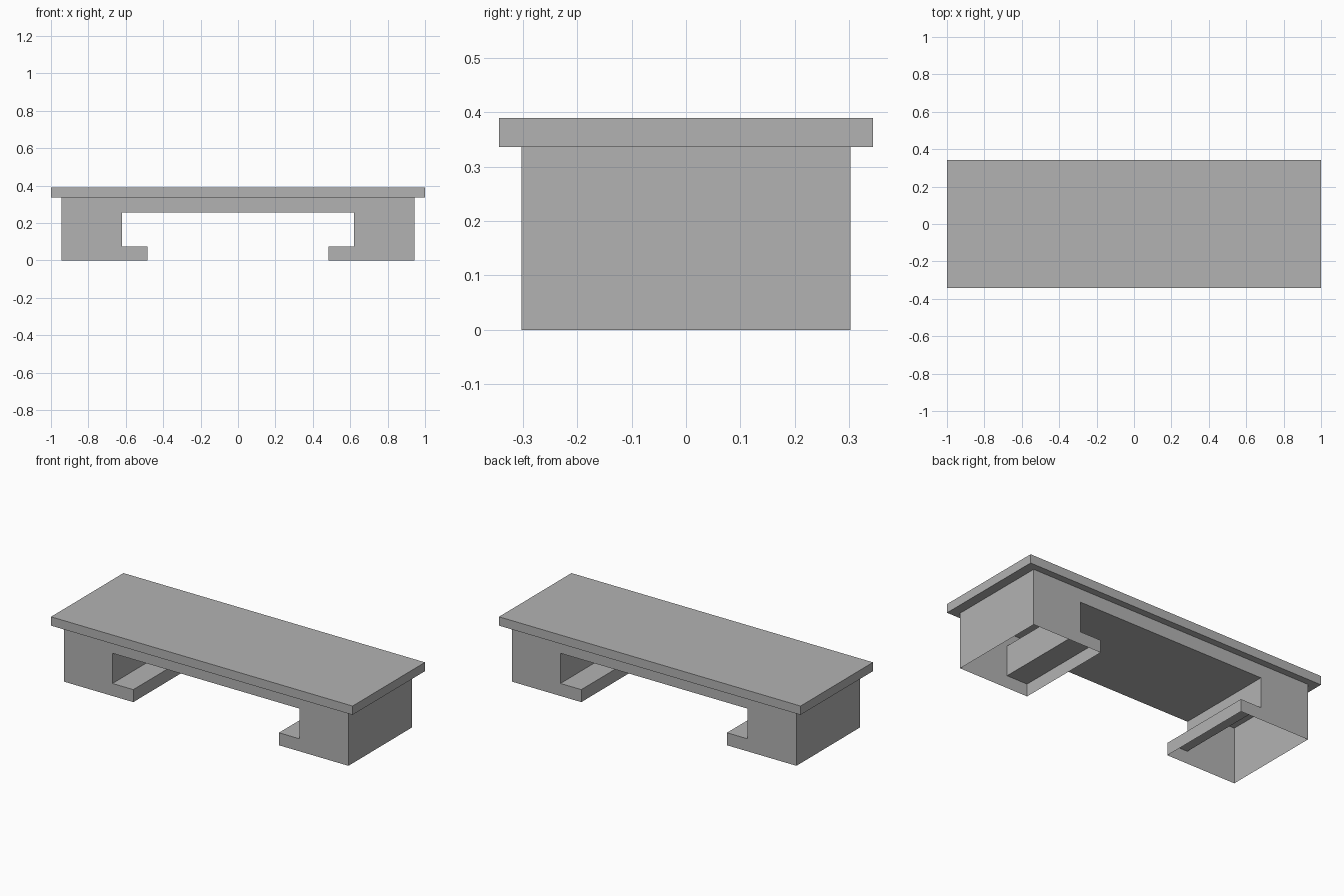
import bpy
import bmesh

# Remove the default cube
cube = bpy.data.objects.get("Cube")
if cube:
    bpy.data.objects.remove(cube, do_unlink=True)

SLAB_X, SLAB_Y = 1.0, 0.343
BODY_X, BODY_Y = 0.944, 0.302
BODY_TOP, SLAB_TOP = 0.336, 0.389
LIP_X, WALL_X = 0.483, 0.621
LIP_TOP, RAIL_BOTTOM = 0.075, 0.256

# One plain grey
grey = bpy.data.materials.new("plain grey")
grey.use_nodes = True
colour = (0.45, 0.45, 0.45, 1)
grey.diffuse_color = colour
grey.node_tree.nodes["Principled BSDF"].inputs["Base Color"].default_value = colour


def add_object(name, bm):
    bmesh.ops.recalc_face_normals(bm, faces=bm.faces)
    mesh = bpy.data.meshes.new(name)
    bm.to_mesh(mesh)
    bm.free()
    mesh.materials.append(grey)
    obj = bpy.data.objects.new(name, mesh)
    bpy.context.collection.objects.link(obj)
    return obj


# Flat table top
bm = bmesh.new()
bmesh.ops.create_cube(bm, size=1)
bmesh.ops.scale(bm, vec=(2 * SLAB_X, 2 * SLAB_Y, SLAB_TOP - BODY_TOP), verts=bm.verts)
bmesh.ops.translate(bm, vec=(0, 0, (SLAB_TOP + BODY_TOP) / 2), verts=bm.verts)
add_object("table_top", bm)

# Base: mirrored bracket profile extruded front to back
half = [(BODY_X, BODY_TOP), (BODY_X, 0), (LIP_X, 0), (LIP_X, LIP_TOP),
        (WALL_X, LIP_TOP), (WALL_X, RAIL_BOTTOM)]
profile = half + [(-x, z) for x, z in reversed(half)]
bm = bmesh.new()
front = bm.faces.new([bm.verts.new((x, -BODY_Y, z)) for x, z in profile])
result = bmesh.ops.extrude_face_region(bm, geom=[front], use_keep_orig=True)
moved = [g for g in result["geom"] if isinstance(g, bmesh.types.BMVert)]
bmesh.ops.translate(bm, vec=(0, 2 * BODY_Y, 0), verts=moved)
bmesh.ops.recalc_face_normals(bm, faces=bm.faces)

# The base is a thin shell, open underneath the feet and against the table top
open_faces = [f for f in bm.faces
              if all(v.co.z < 0.001 for v in f.verts)
              or all(v.co.z > BODY_TOP - 0.001 for v in f.verts)]
bmesh.ops.delete(bm, geom=open_faces, context="FACES_ONLY")
add_object("base_shell", bm)
